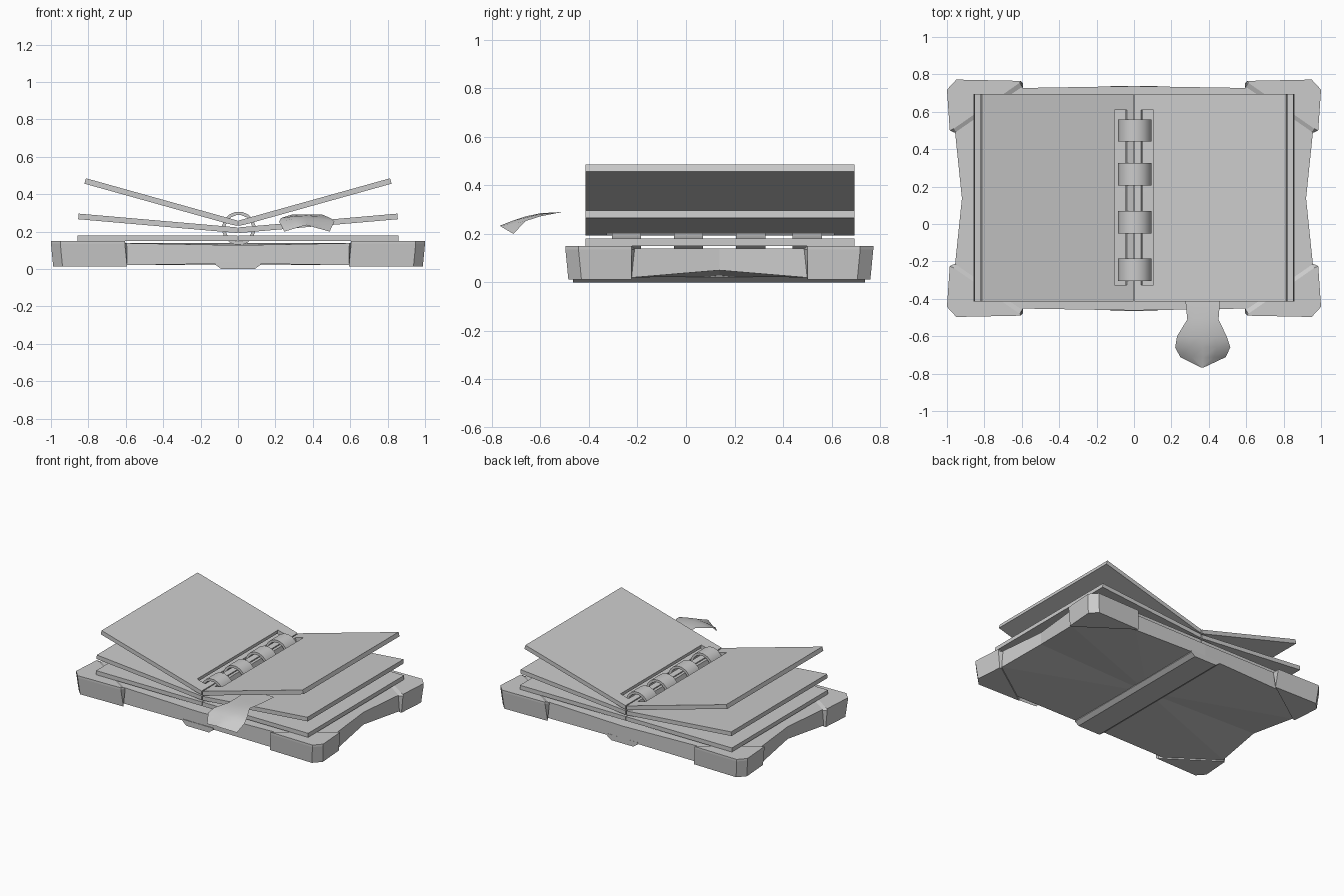
import bpy, bmesh, math
from mathutils import Vector

if "Cube" in bpy.data.objects:
    bpy.data.objects.remove(bpy.data.objects["Cube"])

YC = 0.1375  # middle of the book in depth


def finish(name, bm, smooth=False, fix=True):
    if fix:
        bmesh.ops.recalc_face_normals(bm, faces=bm.faces)
    me = bpy.data.meshes.new(name)
    bm.to_mesh(me)
    bm.free()
    ob = bpy.data.objects.new(name, me)
    bpy.context.collection.objects.link(ob)
    if smooth:
        bpy.ops.object.select_all(action='DESELECT')
        ob.select_set(True)
        bpy.context.view_layer.objects.active = ob
        bpy.ops.object.shade_smooth_by_angle(angle=math.radians(40))
    return ob


def loft(name, rings, caps=None, smooth=False):
    """Skin closed rings; caps are optional centre points for fan caps."""
    bm = bmesh.new()
    vs = [[bm.verts.new(p) for p in r] for r in rings]
    n = len(rings[0])
    for a, b in zip(vs, vs[1:]):
        for i in range(n):
            j = (i + 1) % n
            bm.faces.new((a[i], a[j], b[j], b[i]))
    for k, r in enumerate((vs[0], vs[-1])):
        if caps:
            c = bm.verts.new(caps[k])
            for i in range(n):
                bm.faces.new((r[i], r[(i + 1) % n], c))
        else:
            bm.faces.new(r)
    return finish(name, bm, smooth)


# Cover board: waisted outline, underside lifted at the waist
half = [(0, -0.462, .03, .127), (.6, -.452, .02, .138), (.95, -.452, .02, .14),
        (.957, -.22, .02, .14), (.92, YC, .05, .14), (.957, .495, .02, .14),
        (.95, .727, .02, .14), (.6, .727, .02, .138), (0, .737, .03, .127)]
outline = half + [(-x, y, b, t) for x, y, b, t in half[-2:0:-1]]
loft('cover', [[(x, y, b) for x, y, b, t in outline],
               [(x, y, t) for x, y, b, t in outline]],
     caps=[(0, YC, .025), (0, YC, .138)])

# Raised spine under the cover
prof = [(-.125, .04), (-.12, .022), (-.09, 0), (.09, 0), (.12, .022), (.125, .04)]
loft('spine', [[(x, y, z) for x, z in prof] for y in (-.465, .737)])

# Four corner guards with chamfered outer corner and bevelled inner edge
outer = [(.957, .5), (.985, .5), (1.0, .718), (.95, .772), (.605, .765), (.605, .745)]
c = Vector((.9, .7))


def guard_ring(sx, sy, z, grow, inner):
    pts = []
    for i, (x, y) in enumerate(outer):
        if i in (0, 5):            # ends of the diagonal edge
            x, y = x + inner * .5, y + inner * .85
        else:
            x -= grow
            y -= grow if i in (2, 3, 4) else 0
        pts.append((sx * x, YC + sy * (y - YC), z))
    return pts


for sx in (-1, 1):
    for sy in (-1, 1):
        loft(f"corner_guard_{'left' if sx < 0 else 'right'}_{'front' if sy < 0 else 'back'}",
             [guard_ring(sx, sy, z, g, i) for z, g, i in
              ((.012, .012, 0), (.135, 0, -.02), (.15, 0, .012))])


# Page boards: plate with a long slot beside the fold, mirrored across it
def page(name, length, z0, z1, thick, gap):
    d = Vector((length, 0, z1 - z0)).normalized()
    nrm = Vector((-d.z, 0, d.x))
    xs, ys = (gap, .038, .103, length), (-.415, -.325, .61, .695)
    bm = bmesh.new()
    g = [[bm.verts.new((x, y, z0 + (z1 - z0) * x / length)) for y in ys] for x in xs]
    for i in range(3):
        for j in range(3):
            if (i, j) != (1, 1):
                bm.faces.new((g[i][j], g[i + 1][j], g[i + 1][j + 1], g[i][j + 1]))
    low = bmesh.ops.extrude_face_region(bm, geom=bm.faces[:], use_keep_orig=True)['geom']
    for v in [e for e in low if isinstance(e, bmesh.types.BMVert)]:
        inner = v.co.x < gap + .001
        v.co -= nrm * thick
        if inner:
            v.co.x = gap
    ob = finish(name, bm)
    ob.modifiers.new('Mirror', 'MIRROR')


page('page_bottom', .858, .18, .18, .03, 0.002)
page('page_middle', .852, .222, .296, .03, 0.004)
page('page_top', .813, .258, .485, .03, 0.004)

# Binding rings
N = 16
for k, y in enumerate((.5, .267, .01, -.245)):
    bm = bmesh.new()
    loops = []
    for r, dy in ((.09, -.06), (.09, .06), (.072, .06), (.072, -.06)):
        loops.append([bm.verts.new((.004 + r * math.cos(2 * math.pi * (i + .5) / N), y + dy,
                                    .217 + r * math.sin(2 * math.pi * (i + .5) / N)))
                      for i in range(N)])
    for a, b in zip(loops, loops[1:] + loops[:1]):
        for i in range(N):
            j = (i + 1) % N
            bm.faces.new((a[i], a[j], b[j], b[i]))
    finish(f'binding_ring_{k + 1}', bm, smooth=True)

# Bookmark: thin ribbon tongue lying between the pages, tip curling down
rows = [(-.25, .27, .47, .278, .278), (-.41, .275, .46, .283, .283),
        (-.51, .285, .452, .29, .29), (-.6, .23, .495, .272, .285),
        (-.66, .22, .515, .253, .272), (-.712, .248, .49, .2, .255),
        (-.766, .355, .375, .232, .234)]
bm = bmesh.new()
grid = []
for y, x0, x1, ze, zc in rows:
    grid.append([bm.verts.new((x0 + (x1 - x0) * t, y, ze + (zc - ze) * (1 - (2 * t - 1) ** 2)))
                 for t in (0, .25, .5, .75, 1)])
for a, b in zip(grid, grid[1:]):
    for i in range(4):
        bm.faces.new((b[i], b[i + 1], a[i + 1], a[i]))
finish('bookmark', bm, smooth=True, fix=False)
